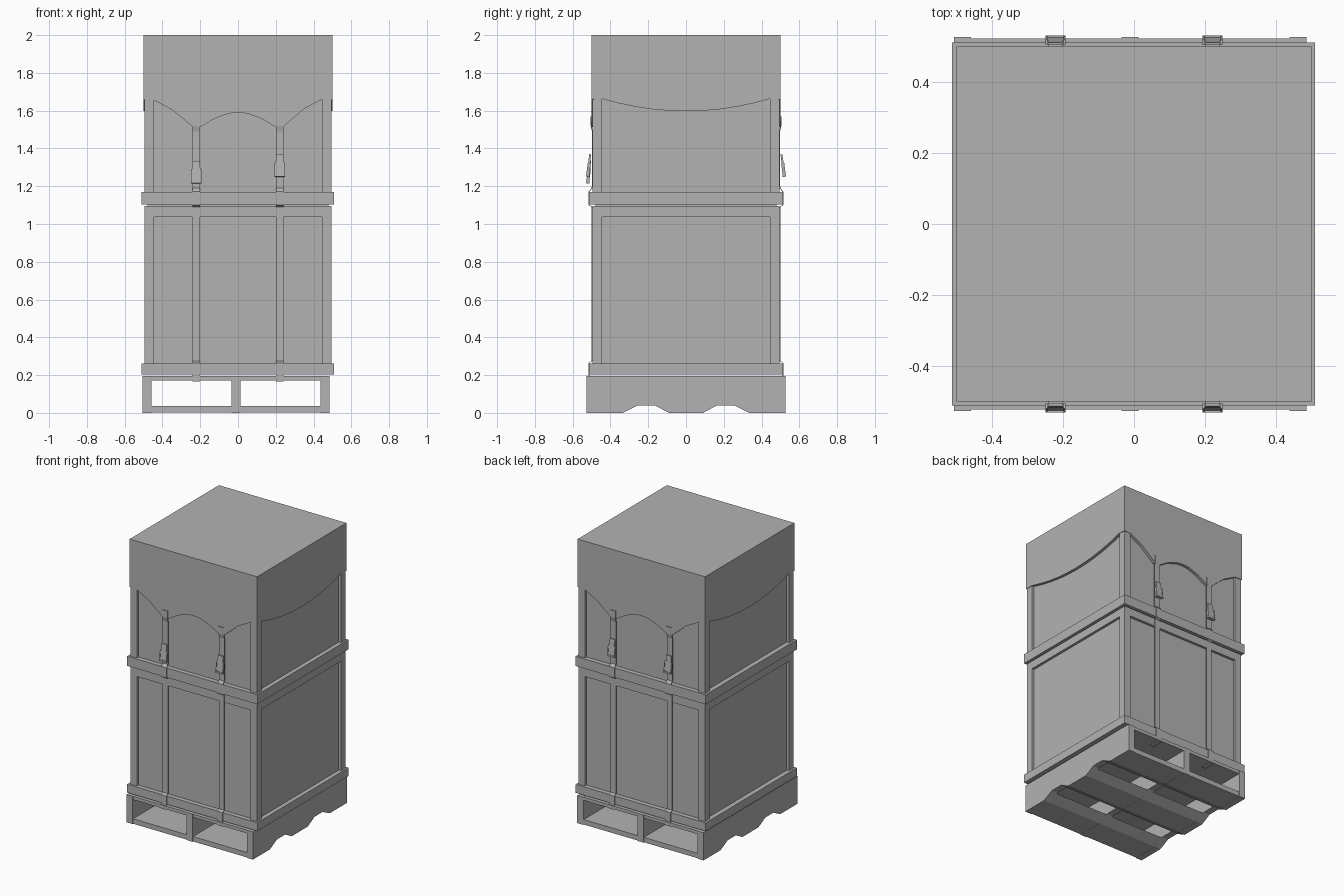
import bpy, bmesh
from math import radians
from mathutils import Matrix, Vector

cube = bpy.data.objects.get("Cube")
if cube:
    bpy.data.objects.remove(cube, do_unlink=True)

grey = bpy.data.materials.new("plain grey")
grey.use_nodes = True
grey.diffuse_color = (0.45, 0.45, 0.45, 1)
grey.node_tree.nodes["Principled BSDF"].inputs["Base Color"].default_value = (0.45, 0.45, 0.45, 1)


def finish(name, bm):
    bmesh.ops.recalc_face_normals(bm, faces=bm.faces)
    mesh = bpy.data.meshes.new(name)
    bm.to_mesh(mesh)
    bm.free()
    mesh.materials.append(grey)
    obj = bpy.data.objects.new(name, mesh)
    bpy.context.collection.objects.link(obj)
    return obj


def box(name, x, y, z, tilt=None):
    """Box from (min, max) ranges, optionally transformed by a matrix."""
    bm = bmesh.new()
    bmesh.ops.create_cube(bm, size=1)
    for v in bm.verts:
        v.co = Vector([(r[0] + r[1]) / 2 + c * (r[1] - r[0]) for r, c in zip((x, y, z), v.co)])
    if tilt:
        bm.transform(tilt)
    return finish(name, bm)


def prism(name, profile, x0, x1):
    """Extrude a (y, z) outline along x."""
    bm = bmesh.new()
    face = bm.faces.new([bm.verts.new((x0, y, z)) for y, z in profile])
    ext = bmesh.ops.extrude_face_region(bm, geom=[face])
    moved = [g for g in ext["geom"] if isinstance(g, bmesh.types.BMVert)]
    bmesh.ops.translate(bm, verts=moved, vec=(x1 - x0, 0, 0))
    return finish(name, bm)


# Pallet: three notched stringers
half = [(0.526, 0.196), (0.526, 0), (0.335, 0), (0.255, 0.04), (0.165, 0.04), (0.09, 0)]
stringer = half + [(-y, z) for y, z in reversed(half)]
for side, x0 in (("right", -0.506), ("middle", -0.035), ("left", 0.437)):
    prism("pallet_stringer_" + side, stringer, x0, x0 + 0.048)

# Pallet: bottom boards with bevelled edges that follow the notches
end_board = [(0.522, 0.001), (0.522, 0.036), (0.262, 0.036), (0.335, 0.001)]
mid_board = [(-0.09, 0.001), (0.09, 0.001), (0.158, 0.036), (-0.158, 0.036)]
prism("pallet_bottom_back", end_board, -0.504, 0.483)
prism("pallet_bottom_middle", mid_board, -0.504, 0.483)
prism("pallet_bottom_front", [(-y, z) for y, z in end_board], -0.504, 0.483)

# Pallet: top deck boards
for i in range(5):
    y0 = -0.522 + i * 0.2135
    box("pallet_deck_board", (-0.504, 0.483), (y0, y0 + 0.19), (0.172, 0.195))

# Crate: recessed panels, corner posts, rails and bands
P, F = 0.478, 0.496
box("crate_core", (-P, P), (-P, P), (0.205, 1.9))
for sx in (-1, 1):
    for sy in (-1, 1):
        xr = sorted((sx * 0.446, sx * F))
        yr = sorted((sy * 0.446, sy * F))
        box("corner_post_lower", xr, yr, (0.25, 1.095))
        box("corner_post_upper", xr, yr, (1.16, 1.75))
box("lower_top_rail", (-F, F), (-F, F), (1.038, 1.095))
box("base_band", (-0.512, 0.509), (-0.511, 0.511), (0.203, 0.262))
box("middle_band", (-0.512, 0.509), (-0.511, 0.511), (1.102, 1.17))

# Cover: scalloped skirt with a flat top, given thickness inwards
scallop = [(-0.5, 1.66), (-0.447, 1.657), (-0.35, 1.605), (-0.24, 1.515), (-0.2, 1.513),
           (-0.125, 1.558), (-0.05, 1.585), (0, 1.59), (0.05, 1.585), (0.125, 1.558),
           (0.2, 1.513), (0.24, 1.515), (0.35, 1.61), (0.445, 1.66)]
sag = [(-0.5, 1.66)] + [(t * 0.089, 1.597 + 0.066 * (t / 5) ** 2) for t in range(-5, 6)]
ring = []
for k in range(4):
    turn = Matrix.Rotation(radians(90 * k), 3, "Z")
    for t, z in (sag if k % 2 else scallop):
        ring.append(turn @ Vector((t, -0.5, z)))
bm = bmesh.new()
low = [bm.verts.new(p) for p in ring]
top = [bm.verts.new((p.x, p.y, 2)) for p in ring]
for i in range(len(ring)):
    j = (i + 1) % len(ring)
    bm.faces.new((low[i], low[j], top[j], top[i]))
bm.faces.new(top)
cover = finish("cover", bm)
solid = cover.modifiers.new("thickness", "SOLIDIFY")
solid.thickness = 0.02
solid.offset = -1

# Straps hooked under the deck and running over the bands, with buckles
path = [(0.44, 0.166), (0.517, 0.166), (0.517, 0.264), (0.5, 0.275), (0.5, 1.09), (0.515, 1.1),
        (0.515, 1.172), (0.499, 1.19), (0.498, 1.49), (0.505, 1.52), (0.505, 1.57)]
inner = [(0.44, 0.171), (0.512, 0.171)] + [(y - 0.005, z) for y, z in path[2:]]
outline = path + inner[::-1]
for sy, face in ((-1, "front"), (1, "back")):
    for sx, side in ((-1, "right"), (1, "left")):
        x = sx * 0.221
        prism("strap_" + face + "_" + side, [(sy * y, z) for y, z in outline], x - 0.021, x + 0.021)

        # Buckle: tilted frame, lever and cross bar
        z = 1.215 if (sy, sx) == (-1, -1) else 1.25
        lean = Matrix.Translation((x, sy * 0.521, z)) @ Matrix.Rotation(radians(7 * sy), 4, "X")
        name = "buckle_" + face + "_" + side
        for s in (-1, 1):
            box(name + "_cheek", sorted((s * 0.023, s * 0.028)), (-0.008, 0.008), (0, 0.075), lean)
        box(name + "_lever", (-0.023, 0.023), (-0.005, 0.005), (0.004, 0.085), lean)
        box(name + "_bar", (-0.028, 0.028), (-0.01, 0.01), (0, 0.01), lean)
        box(name + "_tongue", (-0.02, 0.02), (-0.006, 0.004), (0.075, 0.12), lean)
